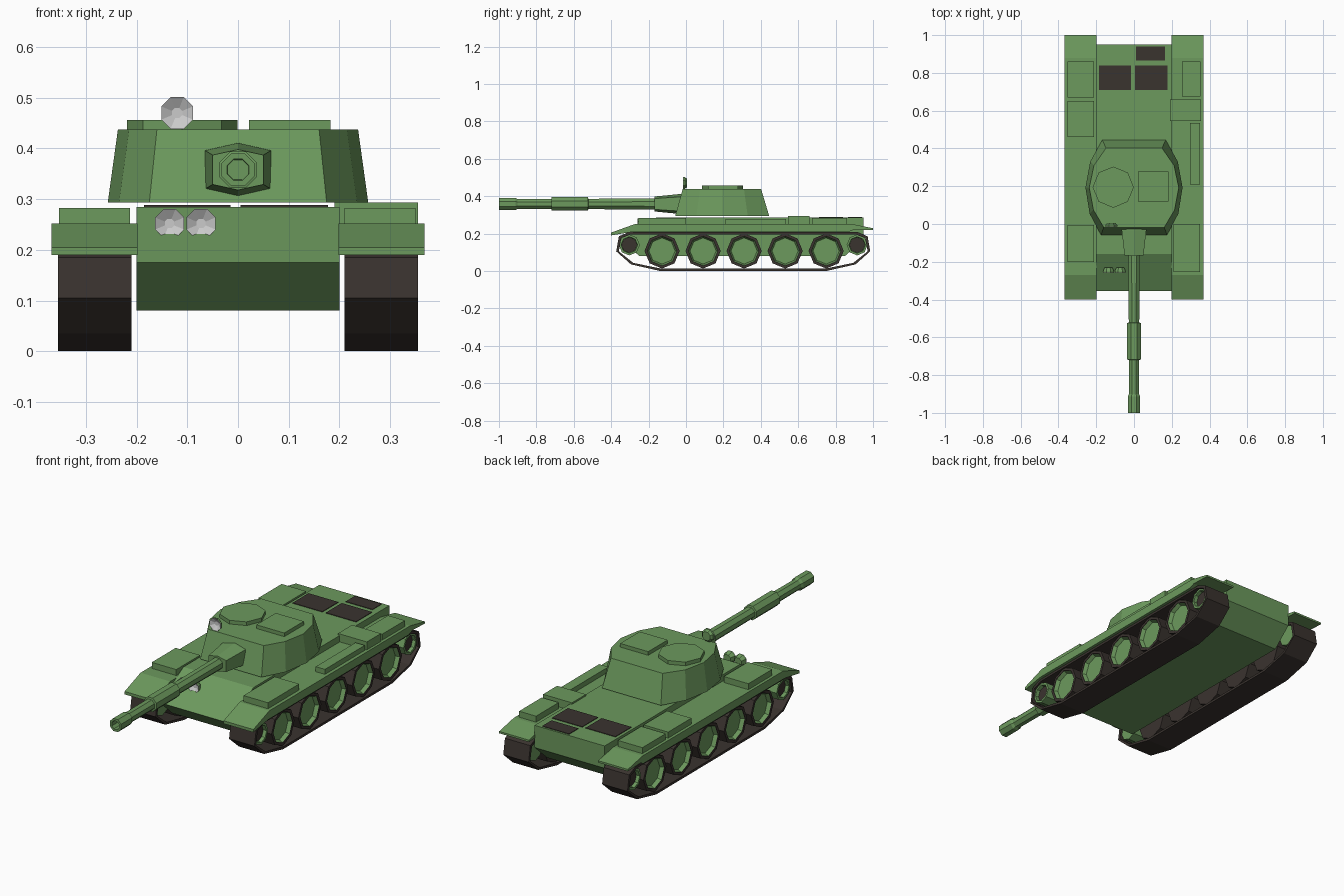
import bpy, bmesh, math

if "Cube" in bpy.data.objects:
    bpy.data.objects.remove(bpy.data.objects["Cube"])


def material(name, col):
    m = bpy.data.materials.new(name)
    m.diffuse_color = (*col, 1)
    m.use_nodes = True
    m.node_tree.nodes["Principled BSDF"].inputs["Base Color"].default_value = m.diffuse_color
    return m


GREEN = material("green_paint", (0.15, 0.32, 0.11))
DARK = material("dark_rubber", (0.042, 0.033, 0.028))


def loft(name, rings, mat=None, closed=False):
    """Skin a list of equal-length point rings; cap the ends or join them."""
    bm = bmesh.new()
    vs = [[bm.verts.new(p) for p in ring] for ring in rings]
    n = len(vs[0])
    pairs = list(zip(vs, vs[1:])) + ([(vs[-1], vs[0])] if closed else [])
    for a, b in pairs:
        for i in range(n):
            j = (i + 1) % n
            bm.faces.new((a[i], a[j], b[j], b[i]))
    if not closed:
        bm.faces.new(vs[0])
        bm.faces.new(vs[-1])
    bmesh.ops.recalc_face_normals(bm, faces=bm.faces)
    me = bpy.data.meshes.new(name)
    bm.to_mesh(me)
    bm.free()
    if mat:
        me.materials.append(mat)
    ob = bpy.data.objects.new(name, me)
    bpy.context.collection.objects.link(ob)
    return ob


def side_prism(name, profile, x0, x1, mat=GREEN):
    return loft(name, [[(x, y, z) for y, z in profile] for x in (x0, x1)], mat)


def box(name, x0, x1, y0, y1, z0, z1, mat=GREEN):
    return side_prism(name, [(y0, z0), (y1, z0), (y1, z1), (y0, z1)], x0, x1, mat)


def lathe(name, axis, centre, steps, n=8, mat=GREEN, phase=0.0):
    """Revolve (offset, radius) steps around the x, y or z axis."""
    a = "xyz".index(axis)
    rings = []
    for t, r in steps:
        ring = []
        for i in range(n):
            ang = phase + 2 * math.pi * i / n
            p = list(centre)
            p[a] += t
            p[(a + 1) % 3] += r * math.cos(ang)
            p[(a + 2) % 3] += r * math.sin(ang)
            ring.append(p)
        rings.append(ring)
    return loft(name, rings, mat)


# Hull
side_prism("hull", [(-0.16, 0.285), (-0.355, 0.175), (-0.25, 0.08), (0.85, 0.08),
                    (0.95, 0.17), (0.95, 0.285)], -0.2, 0.2)

# Engine deck grilles
for i, (x0, x1, y0, y1) in enumerate([(-0.185, -0.015, 0.71, 0.84),
                                      (0.005, 0.178, 0.71, 0.84),
                                      (0.01, 0.163, 0.865, 0.94)]):
    box(f"engine_grille_{i}", x0, x1, y0, y1, 0.28, 0.288, DARK)

# Fenders, tracks and wheels on both sides
fender = [(-0.40, 0.205), (-0.27, 0.252), (0.88, 0.252), (1.0, 0.228), (1.0, 0.218),
          (0.90, 0.222), (0.87, 0.21), (-0.28, 0.21), (-0.40, 0.19)]
half = [(0.612, 0.208), (0.665, 0.185), (0.679, 0.105), (0.60, 0.035), (0.445, 0.0)]
MID = 0.306
track = [(MID + y, z) for y, z in half] + [(MID - y, z) for y, z in reversed(half)]
inner = [(MID + (y - MID) * 0.98, 0.104 + (z - 0.104) * 0.885) for y, z in track]
for side, s in (("right", 1), ("left", -1)):
    side_prism(f"{side}_fender", fender, s * 0.198, s * 0.368)
    loft(f"{side}_track", [[(s * x, y, z) for y, z in loop] for loop, x in
                           ((track, 0.21), (track, 0.355), (inner, 0.355), (inner, 0.21))],
         DARK, closed=True)
    for i in range(5):
        c = (0, -0.128 + i * 0.2193, 0.107)
        lathe(f"{side}_tyre_{i}", "x", c,
              [(s * 0.22, 0.094), (s * 0.347, 0.094), (s * 0.347, 0.079), (s * 0.315, 0.079)],
              mat=DARK)
        lathe(f"{side}_road_wheel_{i}", "x", c,
              [(s * 0.31, 0.079), (s * 0.345, 0.0795), (s * 0.326, 0.07)])
    for end, y in (("front", -0.303), ("rear", 0.915)):
        c = (0, y, 0.139)
        lathe(f"{side}_{end}_end_wheel", "x", c,
              [(s * 0.22, 0.056), (s * 0.345, 0.056), (s * 0.345, 0.044), (s * 0.325, 0.042)])
        lathe(f"{side}_{end}_hub", "x", c, [(s * 0.315, 0.041), (s * 0.328, 0.041)], mat=DARK)

# Stowage boxes on the fenders
for i, (x0, x1, y0, y1, z) in enumerate([
        (-0.353, -0.213, 0.67, 0.86, 0.283), (-0.353, -0.213, 0.46, 0.65, 0.283),
        (-0.353, -0.213, -0.20, -0.005, 0.283), (0.255, 0.352, 0.675, 0.86, 0.283),
        (0.19, 0.355, 0.545, 0.66, 0.293), (0.297, 0.35, 0.21, 0.535, 0.278),
        (0.21, 0.35, -0.255, 0.0, 0.283)]):
    box(f"stowage_box_{i}", x0, x1, y0, y1, 0.245, z)


# Turret: ten-sided tapered body
def mirrored(right, z):
    return [(x, y, z) for x, y in right] + [(-x, y, z) for x, y in reversed(right)]


loft("turret", [
    mirrored([(0.175, -0.058), (0.235, 0.055), (0.257, 0.193), (0.232, 0.33), (0.168, 0.445)], 0.293),
    mirrored([(0.16, -0.018), (0.215, 0.075), (0.237, 0.193), (0.212, 0.31), (0.148, 0.402)], 0.437)],
    GREEN)

# Hatches
lathe("round_hatch", "z", (-0.11, 0.195, 0), [(0.43, 0.109), (0.456, 0.109)])
box("square_hatch", 0.022, 0.182, 0.118, 0.277, 0.43, 0.456)


# Gun mantlet and barrel
def hexagon(y, w, h, d):
    return [(x * w, y, 0.358 + z) for x, z in
            ((0, h), (1, d), (1, -d), (0, -h), (-1, -d), (-1, d))]


loft("mantlet", [hexagon(0.0, 0.065, 0.053, 0.038), hexagon(-0.035, 0.065, 0.053, 0.038),
                 hexagon(-0.168, 0.05, 0.04, 0.029)], GREEN)
lathe("gun_barrel", "y", (0, 0, 0.358),
      [(-0.15, 0.032), (-0.522, 0.030), (-0.524, 0.039), (-0.718, 0.039), (-0.72, 0.029),
       (-0.90, 0.028), (-0.912, 0.035), (-1.0, 0.035), (-1.0, 0.023), (-0.94, 0.021)],
      phase=math.pi / 8)

# Lamps: green housings with dished grey reflectors
for name, x, y, z, r, back in (("searchlight", -0.12, -0.016, 0.47, 0.034, 0.022),
                               ("headlight_outer", -0.135, -0.26, 0.252, 0.031, 0.03),
                               ("headlight_inner", -0.073, -0.26, 0.252, 0.031, 0.03)):
    lathe(f"{name}_housing", "y", (x, y, z),
          [(0.002, r), (0.01, r), (back, r * 0.7)], phase=math.pi / 8)
    lathe(f"{name}_reflector", "y", (x, y, z),
          [(0.003, r * 0.98), (0.0, r), (0.013, r * 0.32)], mat=None, phase=math.pi / 8)
    # remove the flat front cap so the dish shows in front of the housing
    me = bpy.data.objects[f"{name}_housing"].data
    bm = bmesh.new()
    bm.from_mesh(me)
    front = min(bm.faces, key=lambda f: f.calc_center_median().y)
    bmesh.ops.delete(bm, geom=[front], context="FACES_ONLY")
    bm.to_mesh(me)
    bm.free()
    ref = bpy.data.objects[f"{name}_reflector"].data
    bm = bmesh.new()
    bm.from_mesh(ref)
    cap = min((f for f in bm.faces if len(f.verts) == 8), key=lambda f: f.calc_center_median().y)
    bmesh.ops.delete(bm, geom=[cap], context="FACES_ONLY")
    bm.to_mesh(ref)
    bm.free()
